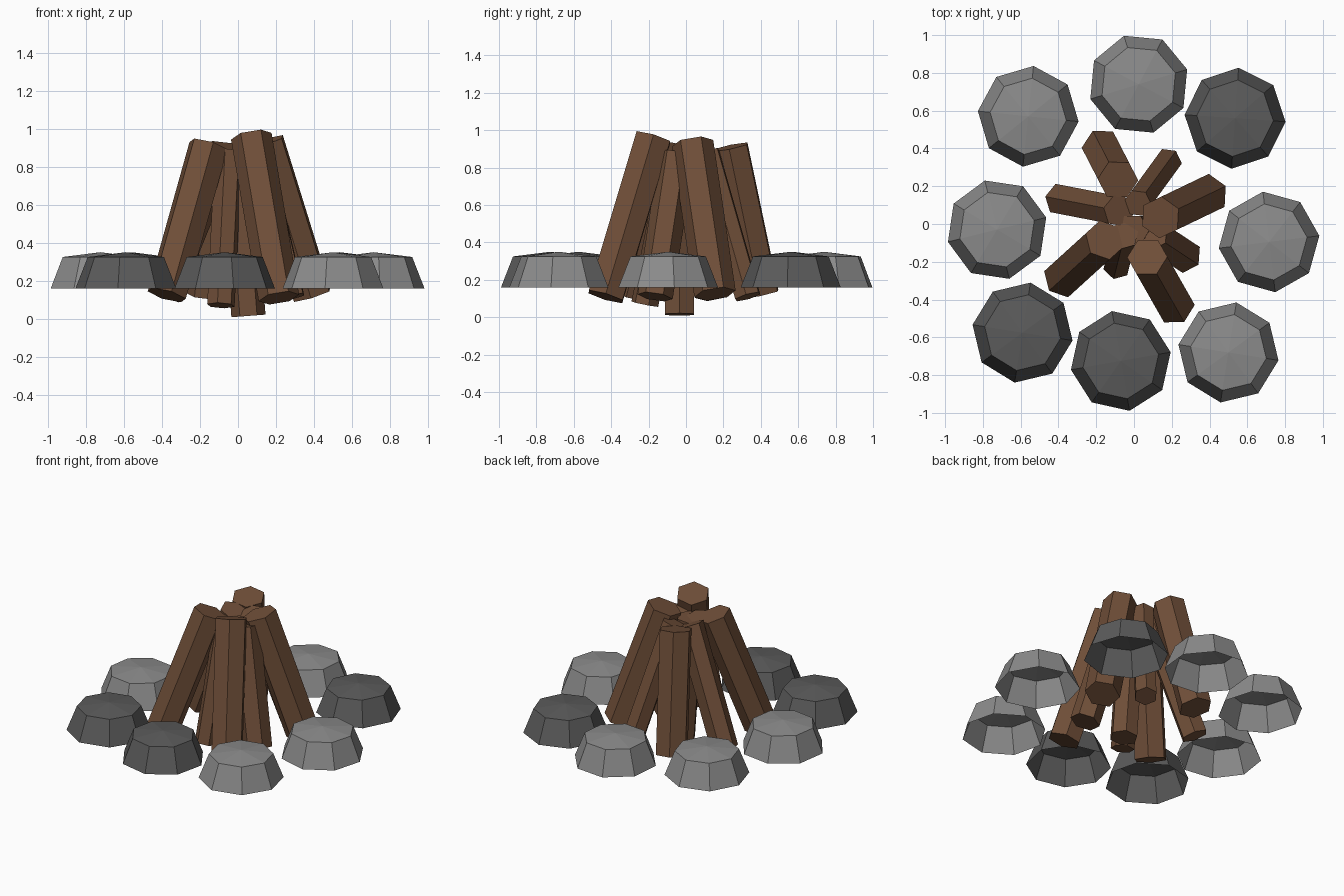
import bpy, bmesh, math
from mathutils import Vector

if "Cube" in bpy.data.objects:
    bpy.data.objects.remove(bpy.data.objects["Cube"])


def material(name, rgb):
    m = bpy.data.materials.new(name)
    m.diffuse_color = (*rgb, 1)
    m.use_nodes = True
    m.node_tree.nodes["Principled BSDF"].inputs["Base Color"].default_value = m.diffuse_color
    return m


BARK = material("bark_brown", (0.16, 0.077, 0.04))
LIGHT = material("light_grey", (0.26, 0.26, 0.26))
DARK = material("dark_grey", (0.105, 0.105, 0.105))


def finish(bm, name, mat):
    bmesh.ops.recalc_face_normals(bm, faces=bm.faces)
    me = bpy.data.meshes.new(name)
    bm.to_mesh(me)
    bm.free()
    me.materials.append(mat)
    ob = bpy.data.objects.new(name, me)
    bpy.context.collection.objects.link(ob)


def log(name, bottom, top, r):
    """Hexagonal prism between two points, one edge turned outward."""
    a, b = Vector(bottom), Vector(top)
    axis = (b - a).normalized()
    out = a - b
    out.z = 0
    u = (out - axis * out.dot(axis)).normalized()
    v = axis.cross(u)
    bm = bmesh.new()
    rings = []
    for c in (a, b):
        rings.append([bm.verts.new(c + r * (math.cos(t) * u + math.sin(t) * v))
                      for t in (i * math.pi / 3 for i in range(6))])
    lo, hi = rings
    for i in range(6):
        j = (i + 1) % 6
        bm.faces.new((lo[i], lo[j], hi[j], hi[i]))
    bm.faces.new(lo[::-1])
    bm.faces.new(hi)
    finish(bm, name, BARK)


def stone(name, x, y, turn, mat):
    """Eight-sided low dome, open underneath."""
    bm = bmesh.new()
    rings = []
    for r, z in ((0.268, 0.16), (0.203, 0.325)):
        rings.append([bm.verts.new((x + r * math.cos(t), y + r * math.sin(t), z))
                      for t in (math.radians(turn + 45 * i) for i in range(8))])
    lo, hi = rings
    tip = bm.verts.new((x, y, 0.35))
    for i in range(8):
        j = (i + 1) % 8
        bm.faces.new((lo[i], lo[j], hi[j], hi[i]))
        bm.faces.new((hi[i], hi[j], tip))
    finish(bm, name, mat)


# Leaning logs: four large outer ones, four inner ones, one nearly upright
logs = [
    ("front_log", (0.215, -0.43, 0.11), (0.07, -0.175, 0.96), 0.108),
    ("left_front_log", (-0.375, -0.285, 0.125), (-0.155, -0.085, 0.91), 0.108),
    ("back_log", (-0.17, 0.40, 0.125), (-0.085, 0.235, 0.91), 0.108),
    ("right_log", (0.39, 0.155, 0.125), (0.14, 0.035, 0.93), 0.112),
    ("inner_left_log", (-0.39, 0.13, 0.12), (-0.08, 0.07, 0.88), 0.088),
    ("inner_back_log", (0.18, 0.33, 0.11), (0.02, 0.11, 0.88), 0.075),
    ("inner_right_log", (0.265, -0.165, 0.11), (0.09, -0.05, 0.87), 0.095),
    ("inner_front_log", (-0.09, -0.22, 0.07), (-0.05, -0.06, 0.88), 0.075),
    ("upright_log", (0.055, -0.035, 0.015), (-0.01, -0.035, 0.87), 0.09),
]
for args in logs:
    log(*args)

# Ring of stones
stones = [
    (-0.56, 0.57, 39, LIGHT), (0.025, 0.74, 17, LIGHT),
    (0.535, 0.56, 41, DARK), (0.715, -0.095, 7, LIGHT),
    (0.50, -0.68, 36, LIGHT), (-0.07, -0.725, 10, DARK),
    (-0.59, -0.575, 36, DARK), (-0.725, -0.03, 14, LIGHT),
]
for i, (x, y, turn, mat) in enumerate(stones):
    stone(f"ring_stone_{i + 1}", x, y, turn, mat)
